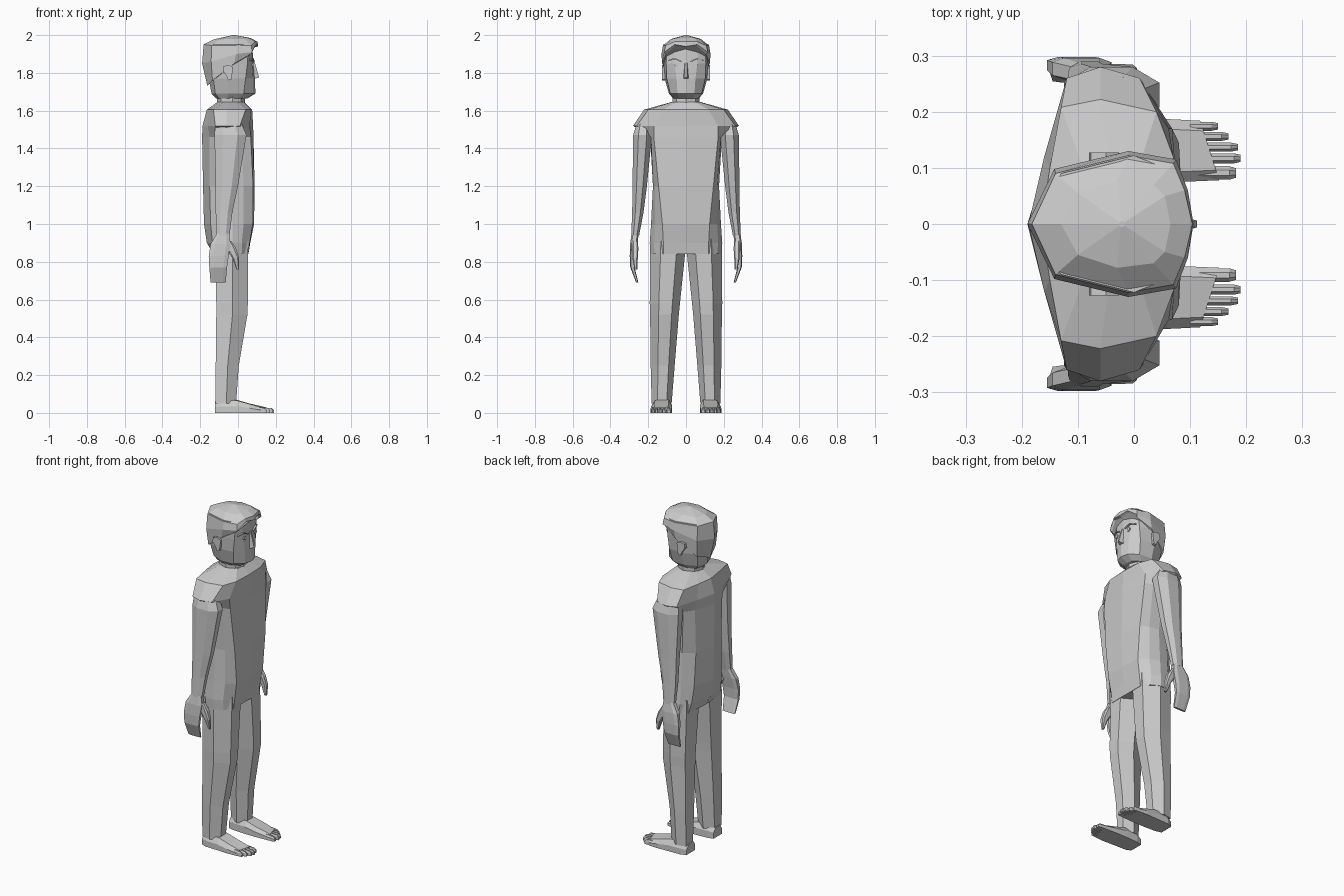
import bpy, bmesh
from math import cos, sin, pi


def loft(name, rings, mirror=False):
    """Skin a list of equal-length 3D rings, cap both ends."""
    bm = bmesh.new()
    vs = [[bm.verts.new(p) for p in r] for r in rings]
    n = len(vs[0])
    for a, b in zip(vs, vs[1:]):
        for i in range(n):
            j = (i + 1) % n
            bm.faces.new((a[i], a[j], b[j], b[i]))
    bm.faces.new(vs[0])
    bm.faces.new(vs[-1])
    bmesh.ops.recalc_face_normals(bm, faces=bm.faces)
    me = bpy.data.meshes.new(name)
    bm.to_mesh(me)
    bm.free()
    ob = bpy.data.objects.new(name, me)
    bpy.context.collection.objects.link(ob)
    if mirror:
        m = ob.modifiers.new("Mirror", 'MIRROR')
        m.use_axis = (False, True, False)
        m.use_mirror_merge = False
    return ob


def sym(half, z=None):
    """Complete a half section (front centre to back centre) across y = 0."""
    pts = [(p[0], p[1], p[2] if z is None else z) for p in half]
    return pts + [(x, -y, h) for x, y, h in reversed(pts[1:-1])]


def oct_ring(z, xb, xf, yi, yo, c=0.28):
    """Chamfered rectangle at height z."""
    dx, dy = (xf - xb) * c, (yo - yi) * c
    return [(xf, yi + dy, z), (xf, yo - dy, z), (xf - dx, yo, z), (xb + dx, yo, z),
            (xb, yo - dy, z), (xb, yi + dy, z), (xb + dx, yi, z), (xf - dx, yi, z)]


# Torso with overhanging shoulders
torso = [
    (0.84, [(.055, 0), (.055, .12), (.02, .165), (-.03, .19), (-.08, .185), (-.12, .15), (-.13, 0)]),
    (0.90, [(.065, 0), (.062, .12), (.02, .17), (-.03, .192), (-.09, .185), (-.135, .14), (-.165, 0)]),
    (1.00, [(.085, 0), (.078, .125), (.03, .165), (-.03, .185), (-.09, .175), (-.145, .13), (-.18, 0)]),
    (1.20, [(.088, 0), (.08, .145), (.03, .165), (-.03, .175), (-.09, .165), (-.15, .12), (-.185, 0)]),
    (1.46, [(.082, 0), (.068, .17), (.02, .185), (-.05, .19), (-.11, .185), (-.15, .13), (-.19, 0)]),
    (1.52, [(.08, 0), (.062, .17), (.01, .26), (-.06, .28), (-.12, .26), (-.16, .12), (-.188, 0)]),
    (1.605, [(.075, 0), (.07, .12), (.04, .2), (-.06, .222), (-.13, .208), (-.15, .1), (-.165, 0)]),
    (1.645, [(.035, 0), (.03, .05), (.0, .075), (-.04, .08), (-.08, .07), (-.1, .04), (-.11, 0)]),
]
loft("torso", [sym(h, z) for z, h in torso])

# Neck
loft("neck", [sym([(f, 0), (f - .02, .05), (-.03, .072), (-.09, .05), (b, 0)], z)
              for z, f, b in ((1.62, .04, -.11), (1.72, .03, -.115))])

# Head
head = [
    (1.665, [(.05, 0), (.045, .035), (0, .065), (-.06, .068), (-.1, .05), (-.115, 0)]),
    (1.69, [(.092, 0), (.08, .045), (.03, .083), (-.05, .09), (-.12, .06), (-.14, 0)]),
    (1.77, [(.09, 0), (.08, .05), (.04, .102), (-.05, .113), (-.13, .08), (-.155, 0)]),
    (1.85, [(.082, 0), (.075, .06), (.05, .105), (-.04, .12), (-.138, .088), (-.18, 0)]),
    (1.95, [(.075, 0), (.068, .06), (.055, .1), (0, .122), (-.13, .09), (-.18, 0)]),
]
loft("head", [sym(h, z) for z, h in head])

# Hair cap: low at the nape, sweeping up to an overhanging fringe
hair = [
    [(.088, 0, 1.935), (.085, .055, 1.945), (.068, .105, 1.90), (-.02, .126, 1.85),
     (-.135, .088, 1.76), (-.162, 0, 1.73)],
    [(.106, 0, 1.94), (.096, .06, 1.95), (.075, .115, 1.91), (-.01, .13, 1.90),
     (-.142, .098, 1.86), (-.19, 0, 1.85)],
    [(.104, 0, 1.965), (.09, .06, 1.965), (.07, .108, 1.945), (-.01, .122, 1.945),
     (-.14, .09, 1.945), (-.182, 0, 1.95)],
    [(.065, 0, 1.985), (.055, .05, 1.985), (.035, .07, 1.98), (-.03, .078, 1.98),
     (-.1, .055, 1.977), (-.13, 0, 1.977)],
    [(-.015, 0, 2.0), (-.017, .003, 2.0), (-.02, .005, 2.0), (-.023, .005, 2.0),
     (-.026, .003, 2.0), (-.028, 0, 2.0)],
]
loft("hair", [sym(r) for r in hair])

# Nose: a three-sided wedge
loft("nose", [[(.07, .02, 1.765), (.112, .006, 1.775), (.112, -.006, 1.775), (.07, -.02, 1.765)],
              [(.07, .008, 1.865), (.086, .004, 1.865), (.086, -.004, 1.865), (.07, -.008, 1.865)]])

# Eyes and brows
loft("eye", [[(x, .05 + .011 * cos(a * pi / 4), 1.842 + .011 * sin(a * pi / 4)) for a in range(8)]
             for x in (.06, .083)], True)
loft("brow", [[(.06, y, z), (.088 - d, y, z), (.088 - d, y, z + .007), (.06, y, z + .007)]
              for y, z, d in ((.025, 1.857, 0), (.06, 1.872, .006), (.092, 1.862, .022))], True)

# Ears
ear = [(-.035, 1.765), (-.05, 1.76), (-.062, 1.785), (-.08, 1.81),
       (-.077, 1.835), (-.05, 1.842), (-.027, 1.83), (-.03, 1.80)]
loft("ear", [[(x, y, z) for x, z in ear] for y in (.1, .127)], True)

# Arms
arm = [(1.53, -.12, .02, .19, .262), (1.47, -.125, .045, .18, .28), (1.2, -.118, 0, .207, .283),
       (1.06, -.118, -.03, .225, .285), (.94, -.115, -.045, .248, .29)]
loft("arm", [oct_ring(*r) for r in arm], True)

# Hands curl inward at the fingertips
hand = [(.95, -.112, -.048, .25, .288), (.895, -.145, -.04, .257, .296), (.83, -.155, -.05, .268, .298),
        (.77, -.152, -.058, .272, .295), (.69, -.145, -.065, .252, .264)]
loft("hand", [oct_ring(*r, c=.2) for r in hand], True)
thumb = [(.91, -.07, -.035, .255, .285), (.87, -.065, -.01, .252, .285),
         (.82, -.03, .005, .255, .284), (.76, -.008, .005, .258, .272)]
loft("thumb", [oct_ring(*r, c=.2) for r in thumb], True)


# Legs: z, back, front, inner, outer
def leg_ring(z, xb, xf, yi, yo):
    w, xm = yo - yi, xb + (xf - xb) * .52
    return [(xf, yi + w * .25, z), (xf, yo - w * .3, z), (xm, yo, z),
            (xb, yo - w * .12, z), (xb, yi + w * .25, z), (xm, yi, z)]


leg = [(.92, -.12, .055, .004, .188), (.84, -.12, .053, .005, .19), (.58, -.115, .052, .032, .192),
       (.52, -.115, .05, .038, .19), (.25, -.118, .004, .06, .187), (.05, -.118, -.01, .076, .182)]
loft("leg", [leg_ring(*r) for r in leg], True)


# Feet: inner x, outer x, inner y, outer y, top height
def foot_ring(xi, xo, yi, yo, t):
    pts = [(yi, 0), (yi, t * .6), (yi + .018, t), (yo - .018, t * .95), (yo, t * .5), (yo, 0)]
    return [(xi + (xo - xi) * (y - yi) / (yo - yi), y, z) for y, z in pts]


foot = [(-.122, -.122, .088, .168, .06), (-.09, -.09, .078, .182, .07), (-.01, -.01, .074, .184, .07),
        (.06, .06, .074, .187, .05), (.152, .118, .078, .184, .03)]
loft("foot", [foot_ring(*r) for r in foot], True)

# Toes, big toe innermost
for i, (y, tip, w) in enumerate(((.091, .182, .012), (.117, .19, .009), (.137, .185, .008),
                                 (.156, .168, .008), (.174, .15, .008))):
    loft("toe_%d" % (i + 1),
         [[(x, y - s, 0), (x, y - s, t * .7), (x, y - s * .4, t), (x, y + s * .4, t),
           (x, y + s, t * .7), (x, y + s, 0)]
          for x, s, t in ((.10, w, .03), (tip - .012, w, .026), (tip, w * .7, .016))], True)
